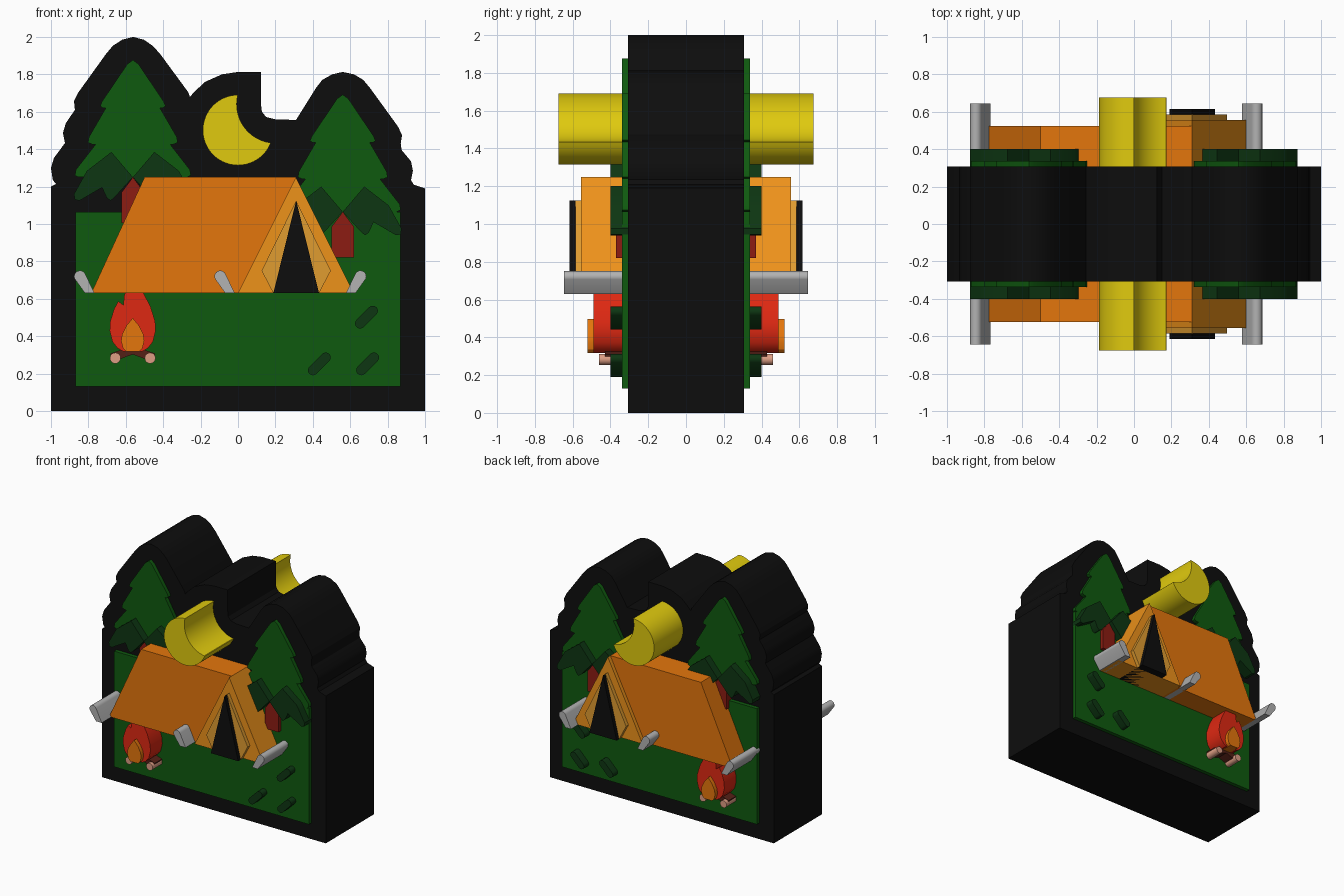
import bpy, bmesh, math
from math import radians, cos, sin

if "Cube" in bpy.data.objects:
    bpy.data.objects.remove(bpy.data.objects["Cube"])


def material(name, rgb):
    # sRGB 0-255 to linear viewport colour
    m = bpy.data.materials.new(name)
    m.diffuse_color = [((c / 255 + 0.055) / 1.055) ** 2.4 if c > 10 else c / 3295 for c in rgb] + [1]
    m.use_nodes = True
    m.node_tree.nodes["Principled BSDF"].inputs["Base Color"].default_value = m.diffuse_color
    return m


BLACK = material("black", (13, 13, 13))
GREEN = material("green", (15, 90, 15))
DARK = material("dark_green", (13, 54, 18))
RED = material("trunk_red", (140, 28, 18))
BROWN = material("log_brown", (84, 32, 22))
PINK = material("log_end", (222, 158, 132))
FIRE = material("fire_red", (222, 40, 18))
ORANGE = material("orange", (228, 118, 12))
AMBER = material("amber", (238, 146, 26))
TAN = material("tan", (224, 156, 48))
GREY = material("peg_grey", (178, 178, 178))
YELLOW = material("yellow", (224, 202, 14))


def prism(name, pts, depth, mat, smooth=True):
    """Extrude an x-z profile symmetrically from y=-depth to y=+depth."""
    bm = bmesh.new()
    face = bm.faces.new([bm.verts.new((x, -depth, z)) for x, z in pts])
    ext = bmesh.ops.extrude_face_region(bm, geom=[face])
    bmesh.ops.translate(bm, vec=(0, 2 * depth, 0),
                        verts=[g for g in ext["geom"] if isinstance(g, bmesh.types.BMVert)])
    bmesh.ops.recalc_face_normals(bm, faces=bm.faces)
    me = bpy.data.meshes.new(name)
    bm.to_mesh(me)
    bm.free()
    me.materials.append(mat)
    ob = bpy.data.objects.new(name, me)
    bpy.context.collection.objects.link(ob)
    if smooth:
        bpy.ops.object.select_all(action='DESELECT')
        ob.select_set(True)
        bpy.context.view_layer.objects.active = ob
        bpy.ops.object.shade_smooth_by_angle(angle=radians(30))
    return ob


def arc(cx, cz, r, a0, a1, n):
    return [(cx + r * cos(radians(a0 + (a1 - a0) * i / n)),
             cz + r * sin(radians(a0 + (a1 - a0) * i / n))) for i in range(n + 1)]


def place(pts, cx, cz, side=1):
    return [(cx + side * x, cz + z) for x, z in pts]


def symmetric(half):
    # right half listed from the axis outwards, mirrored to the left
    return half + [(-x, z) for x, z in reversed(half) if x > 0]


# Black backing slab
prism("backing_slab", [
    (-1, 0), (1, 0), (1, 1.19), (.97, 1.2), (.94, 1.21), (.925, 1.235), (.935, 1.285),
    (.925, 1.335), (.875, 1.395), (.87, 1.43), (.877, 1.475), (.856, 1.52), (.706, 1.727),
    (.67, 1.77), (.62, 1.80), (.56, 1.813), (.503, 1.80), (.45, 1.77), (.417, 1.727),
    (.31, 1.556), (.198, 1.56), (.15, 1.572), (.128, 1.6), (.123, 1.64), (.123, 1.813),
    (0, 1.813), (-.086, 1.8), (-.176, 1.76), (-.23, 1.71), (-.257, 1.68), (-.267, 1.706),
    (-.417, 1.91), (-.455, 1.952), (-.503, 1.985), (-.56, 2), (-.62, 1.985), (-.67, 1.952),
    (-.705, 1.91), (-.856, 1.70), (-.877, 1.658), (-.872, 1.61), (-.92, 1.54),
    (-.936, 1.487), (-.925, 1.433), (-.984, 1.353), (-1, 1.30), (-.99, 1.235),
    (-.973, 1.214), (-1, 1.2)], 0.307, BLACK)

# Ground panel
prism("ground", [(-.87, .13), (.87, .13), (.87, 1.065), (-.87, 1.065)], 0.338, GREEN)

# Trees: tiered crown, trunk, two low branches
crown = symmetric([(0, .627), (.03, .605), (.165, .405), (.175, .38), (.16, .37), (.145, .37),
                   (.235, .215), (.24, .185), (.215, .175), (.2, .175), (.305, .04),
                   (.31, .01), (.29, 0)])
trunk = symmetric([(0, 0), (.06, -.08), (.06, -.245)])
branch = [(0, 0), (.115, .135), (.245, .035), (.265, 0), (.315, -.09), (.31, -.12),
          (.285, -.125), (.165, -.055), (.14, -.11), (.12, -.125), (.1, -.11)]
for label, cx, cz in (("left", -.562, 1.25), ("right", .56, 1.065)):
    prism(label + "_tree_crown", place(crown, cx, cz), 0.338, GREEN)
    prism(label + "_tree_trunk", place(trunk, cx, cz), 0.37, RED)
    for s, side in ((-1, "left"), (1, "right")):
        prism(f"{label}_tree_{side}_branch", place(branch, cx, cz, s), 0.40, DARK)

# Grass tufts: slanted capsules
for i, (x, z) in enumerate([(.687, .502), (.435, .252), (.693, .252)]):
    prism(f"grass_tuft_{i + 1}", arc(x + .034, z + .034, .027, -45, 135, 8)
          + arc(x - .034, z - .034, .027, 135, 315, 8), 0.40, DARK)

# Campfire
FX = -.563
log = [(-.11, .262), (.06, .325), (.08, .345), (.04, .36), (-.12, .308)]
for s, side in ((1, "left"), (-1, "right")):
    prism(side + "_log", place(log, FX, 0, s), 0.43, BROWN)
    prism(side + "_log_end", arc(FX - s * .093, .283, .029, 0, 345, 23), 0.46, PINK)
prism("fire", place([
    (0, .687), (.05, .645), (.095, .56), (.12, .48), (.123, .43), (.108, .37), (.08, .335),
    (.05, .318), (0, .325), (-.05, .318), (-.08, .335), (-.108, .37), (-.123, .43), (-.12, .48),
    (-.1, .545), (-.077, .587), (-.05, .567), (-.045, .62), (-.03, .655)], FX, 0), 0.49, FIRE)
prism("inner_flame", place(symmetric([
    (0, .497), (.035, .455), (.057, .41), (.062, .375), (.052, .335), (.035, .318)]), FX, 0),
    0.522, ORANGE)

# Tent: side, front panel, flaps and doorway
prism("tent_side", [(-.785, .63), (0, .63), (.31, 1.25), (-.5, 1.25)], 0.524, ORANGE)
prism("tent_front", [(0, .63), (.62, .63), (.31, 1.25)], 0.555, AMBER)
for s, side in ((-1, "left"), (1, "right")):
    prism(side + "_flap", place([(0, 1.125), (.185, .75), (.122, .63)], .311, 0, s), 0.585, TAN)
prism("doorway", [(.189, .63), (.433, .63), (.311, 1.125)], 0.616, BLACK)

# Tent pegs: round head, cut flat at the tent floor
for i, (x, s) in enumerate([(-.845, 1), (-.095, 1), (.655, -1)]):
    peg = arc(0, .72, .031, 25, 205, 10) + [(.027, .63), (.078, .63)]
    prism(f"tent_peg_{i + 1}", place(peg, x, 0, s), 0.645, GREY)

# Crescent moon
prism("moon", arc(0, 1.502, .188, 90, 338, 40) + arc(.2, 1.64, .207, 262, 167, 16), 0.676, YELLOW)
